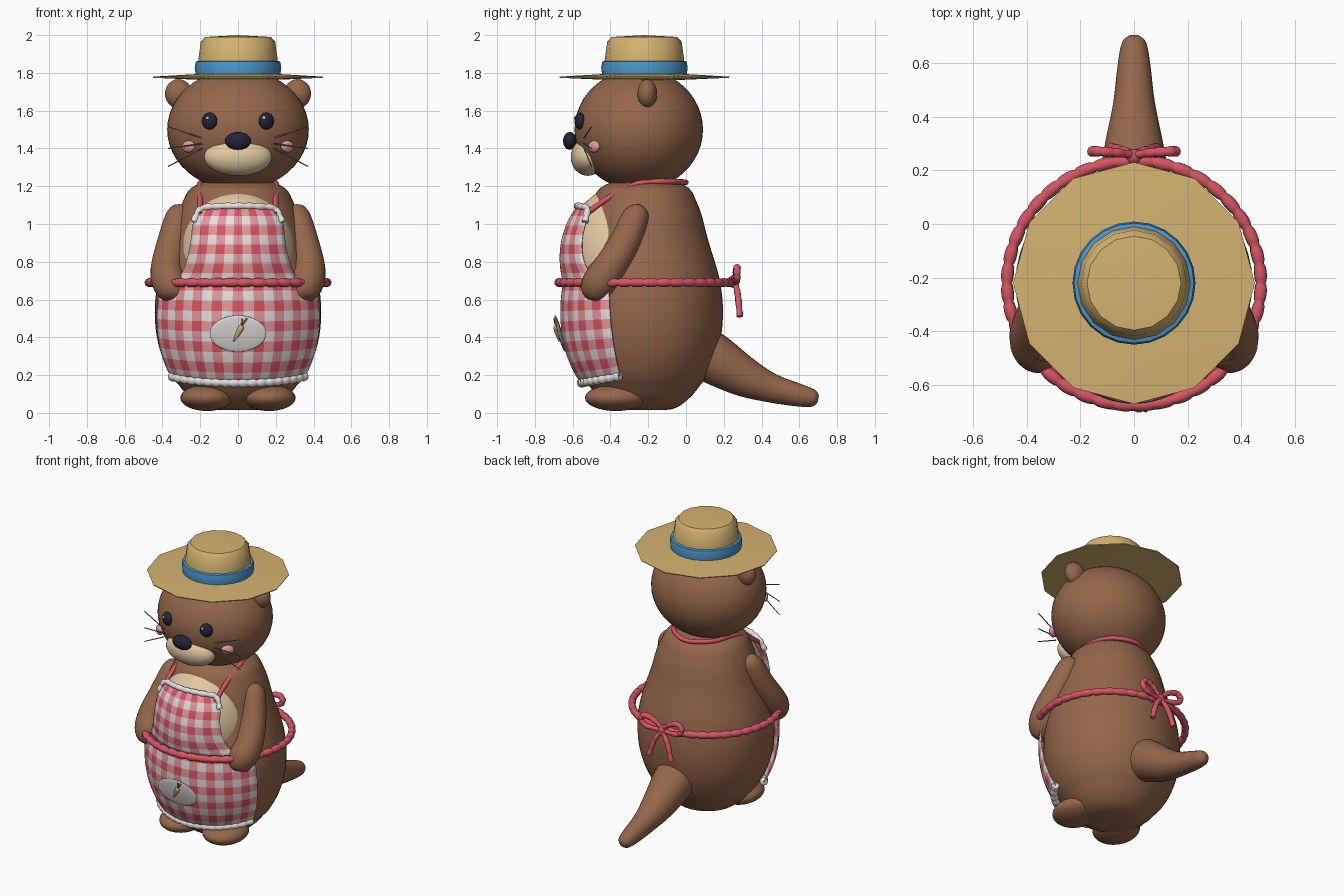
import bpy, bmesh, math
from mathutils import Vector, Euler, Matrix

cube = bpy.data.objects.get("Cube")
if cube:
    bpy.data.objects.remove(cube, do_unlink=True)


def material(name, rgb):
    m = bpy.data.materials.new(name)
    m.use_nodes = True
    m.diffuse_color = (*rgb, 1)
    m.node_tree.nodes["Principled BSDF"].inputs["Base Color"].default_value = (*rgb, 1)
    return m


FUR = material("brown fur", (.30, .135, .07))
CREAM = material("cream", (.75, .58, .36))
STRAW = material("straw", (.66, .45, .16))
BLUE = material("ribbon blue", (.07, .31, .62))
RED = material("cord red", (.68, .09, .125))
PINK = material("pink", (.82, .32, .34))
WHITE = material("soft white", (.82, .77, .77))
NAVY = material("dark navy", (.017, .017, .045))
GREY = material("whisker grey", (.22, .22, .22))
CY = -.22  # depth of the body axis


def finish(name, bm, mats, angle=40):
    bmesh.ops.recalc_face_normals(bm, faces=bm.faces)
    me = bpy.data.meshes.new(name)
    bm.to_mesh(me)
    bm.free()
    for m in mats:
        me.materials.append(m)
    ob = bpy.data.objects.new(name, me)
    bpy.context.collection.objects.link(ob)
    bpy.ops.object.select_all(action="DESELECT")
    ob.select_set(True)
    bpy.context.view_layer.objects.active = ob
    bpy.ops.object.shade_smooth_by_angle(angle=math.radians(angle))
    return ob


def spline(pts, steps, closed=False):
    """Catmull-Rom samples through points of any dimension."""
    n, out = len(pts), []
    for i in range(n if closed else n - 1):
        if closed:
            q = [pts[(i + k) % n] for k in (-1, 0, 1, 2)]
        else:
            q = [pts[min(max(i + k, 0), n - 1)] for k in (-1, 0, 1, 2)]
        for s in range(steps):
            t = s / steps
            out.append([.5 * (2*b + (c - a)*t + (2*a - 5*b + 4*c - d)*t*t + (3*b - a - 3*c + d)*t**3)
                        for a, b, c, d in zip(*q)])
    if not closed:
        out.append(list(pts[-1]))
    return out


def interp(samples, z):
    """Radius at height z in a list of (radius, z)."""
    for (r0, z0), (r1, z1) in zip(samples, samples[1:]):
        if z0 <= z <= z1:
            return r0 + (r1 - r0) * (z - z0) / max(z1 - z0, 1e-6)
    return samples[-1][0]


def ellipsoid(name, mat, loc, rad, rot=(0, 0, 0), seg=32):
    bm = bmesh.new()
    mtx = Matrix.LocRotScale(Vector(loc), Euler(rot), Vector(rad))
    bmesh.ops.create_uvsphere(bm, u_segments=seg, v_segments=seg // 2, radius=1, matrix=mtx)
    return finish(name, bm, [mat], 80)


def lathe(name, mat, profile, seg, sx=1, angle=40):
    bm = bmesh.new()
    rings = [[bm.verts.new((sx * r * math.cos(a), CY + r * math.sin(a), z))
              for a in (math.tau * k / seg for k in range(seg))] for r, z in profile]
    for p, q in zip(rings, rings[1:]):
        for k in range(seg):
            j = (k + 1) % seg
            bm.faces.new((p[k], p[j], q[j], q[k]))
    bmesh.ops.remove_doubles(bm, verts=bm.verts, dist=1e-5)
    return finish(name, bm, [mat], angle)


def tube(name, mat, pts, steps=6, seg=10, closed=False, beads=0, depth=.25):
    """Tube through (x, y, z, radius) points; beads pinch it into a twisted cord."""
    if beads:
        steps = max(steps, math.ceil(beads * 6 / (len(pts) - (not closed))))
    s = spline(pts, steps, closed)
    n, bm, rings, nor = len(s), bmesh.new(), [], None
    for i, (x, y, z, r) in enumerate(s):
        a, b = (s[i - 1], s[(i + 1) % n]) if closed else (s[max(i - 1, 0)], s[min(i + 1, n - 1)])
        t = (Vector(b[:3]) - Vector(a[:3])).normalized()
        nor = nor or (t.orthogonal())
        nor = (nor - t * nor.dot(t)).normalized()
        bi = t.cross(nor)
        if beads:
            r *= 1 - depth + depth * abs(math.sin(math.pi * beads * i / n)) ** .5
        rings.append([bm.verts.new(Vector((x, y, z)) + r * (nor * math.cos(w) + bi * math.sin(w)))
                      for w in (math.tau * k / seg for k in range(seg))])
    for i in range(n if closed else n - 1):
        p, q = rings[i], rings[(i + 1) % n]
        for k in range(seg):
            j = (k + 1) % seg
            bm.faces.new((p[k], p[j], q[j], q[k]))
    if not closed:
        bm.faces.new(rings[0])
        bm.faces.new(rings[-1])
    return finish(name, bm, [mat], 60)


def gingham(name, fn, cols, rows, sub=2):
    """Checked cloth: where coloured stripes cross it is red, single stripes are pink."""
    bm = bmesh.new()
    nu, nv = cols * sub, rows * sub
    g = [[bm.verts.new(fn(2 * i / nu - 1, j / nv)) for i in range(nu + 1)] for j in range(nv + 1)]
    for j in range(nv):
        for i in range(nu):
            f = bm.faces.new((g[j][i], g[j][i + 1], g[j + 1][i + 1], g[j + 1][i]))
            f.material_index = (i // sub) % 2 + (j // sub) % 2
    ob = finish(name, bm, [WHITE, PINK, RED], 60)
    mod = ob.modifiers.new("cloth", "SOLIDIFY")
    mod.thickness = .008
    mod.offset = 0
    return ob


# Body and tummy
BODY = spline([(0, .015), (.15, .02), (.24, .08), (.29, .14), (.335, .2), (.38, .3), (.405, .4),
               (.415, .5), (.413, .6), (.395, .72), (.36, .84), (.33, .94), (.305, 1.04),
               (.275, 1.12), (.235, 1.19), (.14, 1.23), (0, 1.24)], 3)
SX = 1.06
lathe("body", FUR, BODY, 48, SX, 80)
TUM, TR = (0, -.34, .82), (.31, .305, .38)
ellipsoid("tummy", CREAM, TUM, TR, seg=48)


def front_y(x, z):
    body = CY - math.sqrt(max(interp(BODY, z) ** 2 - (x / SX) ** 2, 0))
    k = 1 - (x / TR[0]) ** 2 - ((z - TUM[2]) / TR[2]) ** 2
    return min(body, TUM[1] - TR[1] * math.sqrt(max(k, 0)))


# Head and face
ellipsoid("head", FUR, (0, -.25, 1.5), (.375, .34, .32), seg=48)
ellipsoid("muzzle", CREAM, (0, -.52, 1.355), (.18, .09, .1))
ellipsoid("nose", NAVY, (0, -.615, 1.44), (.07, .036, .047))
for side, s in (("left", 1), ("right", -1)):
    ellipsoid(side + "_eye", NAVY, (s*.15, -.562, 1.545), (.042, .027, .045), (0, 0, s*.35), 20)
    ellipsoid(side + "_eye_glint", WHITE, (s*.15 - .012, -.588, 1.562), (.009, .005, .009), seg=10)
    ellipsoid(side + "_cheek", PINK, (s*.262, -.487, 1.41), (.042, .022, .032), (0, 0, s*.7), 20)
    ellipsoid(side + "_ear", FUR, (s*.315, -.205, 1.69), (.072, .052, .077), seg=24)
    for i, (za, zb) in enumerate(((1.455, 1.515), (1.425, 1.4), (1.4, 1.305))):
        tube(f"{side}_whisker_{i + 1}", GREY, [(s*.19, -.54, za, .004), (s*.37, -.5, zb, .003)], 2, 6)
    # Limbs
    tube(side + "_arm", FUR, [(s*.30, -.25, 1.10, .015), (s*.305, -.255, 1.08, .05),
                              (s*.315, -.27, 1.03, .072), (s*.35, -.33, .89, .082),
                              (s*.375, -.41, .76, .088), (s*.36, -.465, .68, .09),
                              (s*.335, -.495, .62, .06), (s*.33, -.505, .595, .012)], 5, 20)
    ellipsoid(side + "_foot", FUR, (s*.165, -.37, .08), (.14, .165, .07))
    # Bow halves at the back of the belt
    tube(side + "_bow_loop", RED, [(0, .255, .70, .014), (s*.06, .265, .75, .018), (s*.125, .27, .77, .02),
                                   (s*.155, .27, .74, .02), (s*.12, .27, .70, .018),
                                   (0, .255, .69, .014)], beads=8)
    tube(side + "_bow_tail", RED, [(0, .26, .69, .016), (s*.05, .275, .62, .018),
                                   (s*.085, .285, .51, .018)], beads=4)

tube("tail", FUR, [(0, 0, .37, .14), (0, .14, .29, .135), (0, .3, .195, .108), (0, .45, .132, .078),
                   (0, .6, .093, .06), (0, .675, .077, .045), (0, .7, .072, .02)], 5, 24)

# Straw hat
lathe("hat_brim", STRAW, [(0, 1.797), (.2, 1.795), (.45, 1.78), (.448, 1.774), (.2, 1.763), (0, 1.76)], 12)
lathe("hat_crown", STRAW, [(.2, 1.78), (.215, 1.79), (.21, 1.87), (.197, 1.965), (.175, 1.99), (0, 2)], 16)
lathe("hat_band", BLUE, [(.2, 1.79), (.225, 1.795), (.229, 1.83), (.223, 1.86), (.2, 1.866)], 24, 1, 60)

# Apron
BIB = spline([(.32, .69), (.275, .79), (.25, .9), (.235, 1.01), (.19, 1.09)], 4)


def bib_y(x, z):
    return min(front_y(x, z) - .015, front_y(0, z) - .02 + 1.7 * x * x)


def bib(u, v):
    z = .69 + .4 * v
    x = u * interp(BIB, z)
    return x, bib_y(x, z), z


def skirt(u, v):
    low = .16 + .035 * u * u
    z = low + (.7 - low) * v
    a = u * math.radians(69 - 5 * v)
    r = interp(BODY, z)
    return (SX * r + .028) * math.sin(a), CY - (r + .026) * math.cos(a), z


gingham("apron_bib", bib, 11, 8)
gingham("apron_skirt", skirt, 19, 10)
tube("skirt_trim", WHITE, [(*skirt(k / 8, 0), .026) for k in range(-8, 9)], beads=18, depth=.35)
top = [(-.235, 1.01), (-.195, 1.08), (-.1, 1.093), (0, 1.095), (.1, 1.093), (.195, 1.08), (.235, 1.01)]
tube("bib_trim", WHITE, [(x, bib_y(x, z) - .005, z, .019) for x, z in top], beads=11, depth=.35)

# Cords
ring = [math.tau * k / 24 for k in range(24)]
tube("belt", RED, [(.472 * math.cos(a), CY + .455 * math.sin(a), .69, .024) for a in ring],
     closed=True, beads=40)
half = [(.2, -.535, 1.05), (.2, -.4, 1.145), (.2, -.25, 1.215), (.15, -.08, 1.225)]
loop = half + [(0, 0, 1.22)] + [(-x, y, z) for x, y, z in reversed(half)]
tube("neck_strap", RED, [(*p, .015) for p in loop], beads=14, depth=.12)
ellipsoid("bow_knot", RED, (0, .25, .695), (.033, .03, .033), seg=16)

# Oval pocket badge with a carrot
ellipsoid("badge", WHITE, (0, -.667, .42), (.15, .012, .1), (.27, 0, 0))
tube("carrot", STRAW, [(.022, -.688, .462, .008), (.016, -.686, .452, .016), (0, -.68, .42, .013),
                       (-.026, -.671, .375, .002)], 3, 8)
for i, dx in enumerate((-.012, .012)):
    tube(f"carrot_leaf_{i + 1}", FUR, [(.02, -.69, .46, .004), (.035 + dx, -.697, .5, .005)], 2, 6)
